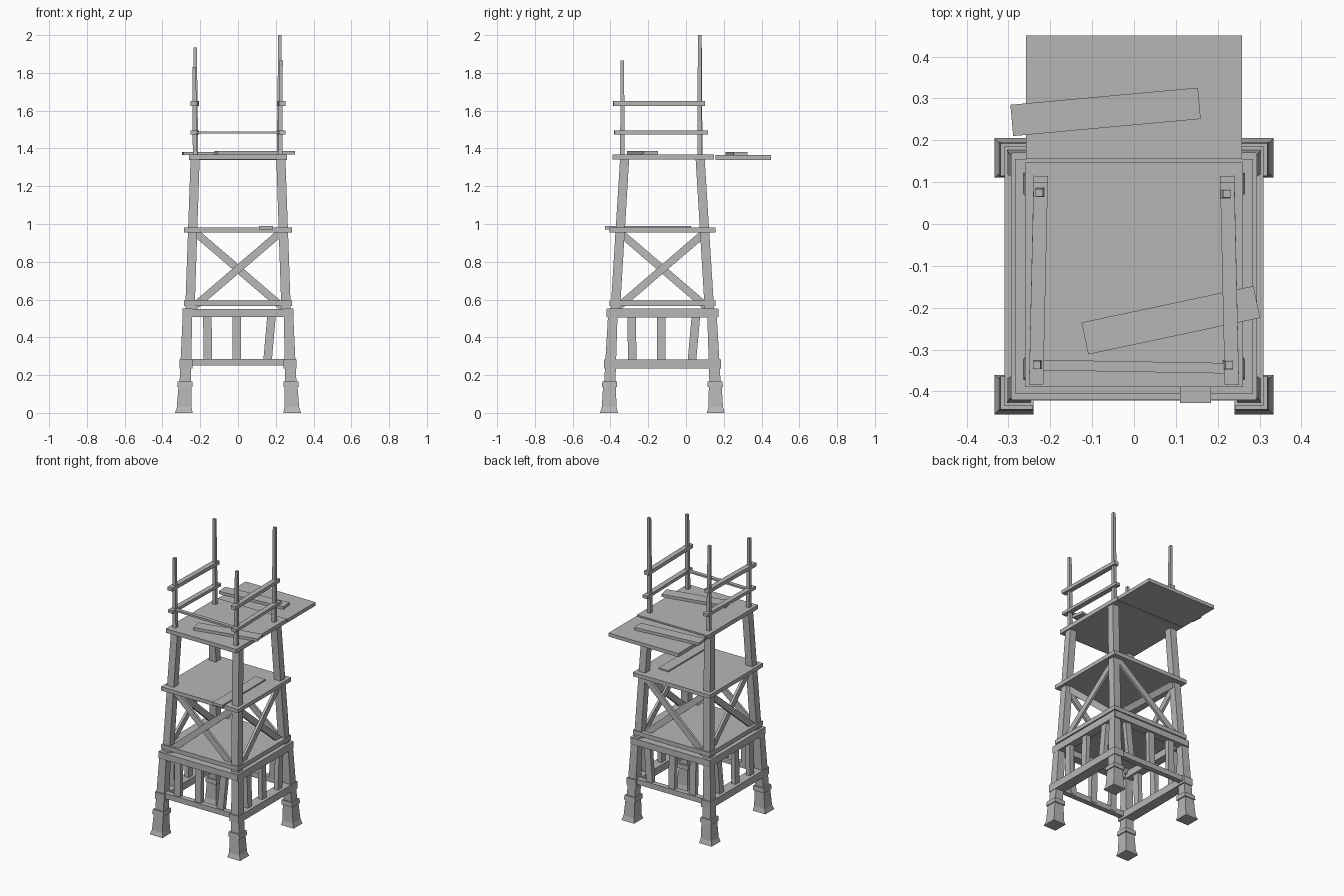
import bpy, bmesh
from math import radians
from mathutils import Vector, Matrix

cube = bpy.data.objects.get("Cube")
if cube:
    bpy.data.objects.remove(cube, do_unlink=True)

wood = bpy.data.materials.new("grey_wood")
wood.use_nodes = True
GREY = (0.47, 0.47, 0.47, 1)
wood.diffuse_color = GREY
wood.node_tree.nodes["Principled BSDF"].inputs["Base Color"].default_value = GREY

CY = -0.125  # centre line of the tower in y


def add(name, bm):
    bmesh.ops.recalc_face_normals(bm, faces=bm.faces)
    me = bpy.data.meshes.new(name)
    bm.to_mesh(me)
    bm.free()
    me.materials.append(wood)
    ob = bpy.data.objects.new(name, me)
    bpy.context.collection.objects.link(ob)
    return ob


def box(name, lo, hi, matrix=None):
    """Box between two corners, optionally transformed."""
    lo, hi = Vector(lo), Vector(hi)
    m = Matrix.Translation((lo + hi) / 2) @ Matrix.Diagonal((*(hi - lo), 1))
    bm = bmesh.new()
    bmesh.ops.create_cube(bm, size=1, matrix=(matrix or Matrix()) @ m)
    return add(name, bm)


def loft(name, sections):
    """Square column through (x, y, z, half width) sections."""
    bm = bmesh.new()
    rings = []
    for x, y, z, h in sections:
        rings.append([bm.verts.new((x + a * h, y + b * h, z))
                      for a, b in ((-1, -1), (1, -1), (1, 1), (-1, 1))])
    for r, s in zip(rings, rings[1:]):
        for i in range(4):
            j = (i + 1) % 4
            bm.faces.new((r[i], r[j], s[j], s[i]))
    bm.faces.new(rings[0][::-1])
    bm.faces.new(rings[-1])
    return add(name, bm)


def bar(name, p, q, width, depth, out):
    """Straight timber from p to q; depth is measured along out."""
    p, q = Vector(p), Vector(q)
    z = (q - p).normalized()
    x = z.cross(Vector(out)).normalized()
    y = z.cross(x)
    m = Matrix((x, y, z)).transposed().to_4x4()
    m.translation = (p + q) / 2
    h = (q - p).length / 2
    return box(name, (-width / 2, -depth / 2, -h), (width / 2, depth / 2, h), m)


# Legs with flared feet and collars
for sx, side in ((-1, "right"), (1, "left")):
    for sy, end in ((-1, "front"), (1, "back")):
        def col(name, rows):
            loft(f"{name}_{end}_{side}",
                 [(sx * x, CY + sy * y, z, h) for x, y, z, h in rows])
        col("foot", [(.287, .283, 0, .047), (.285, .282, .03, .039),
                     (.281, .28, .14, .034)])
        col("foot_collar", [(.281, .28, .137, .041), (.28, .279, .167, .039)])
        col("lower_leg", [(.28, .279, .15, .03), (.267, .262, .53, .025)])
        col("upper_leg", [(.255, .25, .53, .025), (.227, .2, 1.345, .024)])

# Lower ring: side beams wrap the legs, end beams run between them
for s, side in ((-1, "right"), (1, "left")):
    xs = sorted((s * .24, s * .309))
    box(f"lower_beam_{side}", (xs[0], CY - .31, .235), (xs[1], CY + .31, .283))
    end = "front" if s < 0 else "back"
    ys = sorted((CY + s * .262, CY + s * .297))
    box(f"lower_beam_{end}", (-.25, ys[0], .25), (.25, ys[1], .285))
    # Upper ring
    xs = sorted((s * .24, s * .294))
    box(f"upper_beam_{side}", (xs[0], CY - .293, .505), (xs[1], CY + .293, .552))
    ys = sorted((CY + s * .24, CY + s * .296))
    box(f"upper_beam_{end}", (-.292, ys[0], .508), (.292, ys[1], .55))

# Balusters between the rings and cross braces above, on all four faces
FACES = (("front", Vector((1, 0, 0)), Vector((0, -1, 0))),
         ("left", Vector((0, 1, 0)), Vector((1, 0, 0))),
         ("back", Vector((1, 0, 0)), Vector((0, 1, 0))),
         ("right", Vector((0, 1, 0)), Vector((-1, 0, 0))))
MID = Vector((0, CY, 0))
for face, u, n in FACES:
    def at(a, out, z):
        return MID + u * a + n * out + Vector((0, 0, z))
    for i, (a, b) in enumerate(((-.16, -.162), (-.007, -.007), (.155, .178))):
        bar(f"baluster_{face}_{i + 1}", at(a, .274, .26), at(b, .268, .52),
            .045, .03, n)
    for s in (-1, 1):
        bar(f"brace_{face}_{'down' if s < 0 else 'up'}",
            at(-s * .235, .253 + s * .007, .56), at(s * .225, .233 + s * .007, .955),
            .04, .016, n)

# Floors
box("lower_floor", (-.285, CY - .28, .567), (.285, CY + .28, .595))
box("middle_floor", (-.285, CY - .28, .955), (.285, CY + .28, .981))
box("top_floor", (-.26, -.39, 1.342), (.26, .147, 1.369))
box("rear_platform", (-.258, .155, 1.34), (.258, .45, 1.364))


# Loose planks
def plank(name, x, y, z, length, width, angle, tilt=0):
    m = (Matrix.Translation((x, y, z)) @ Matrix.Rotation(radians(angle), 4, "Z")
         @ Matrix.Rotation(radians(tilt), 4, "Y"))
    box(name, (-length / 2, -width / 2, -.009), (length / 2, width / 2, .009), m)


plank("plank_middle", .147, -.2, .981, .455, .074, 90)
plank("plank_rear", -.068, .268, 1.373, .45, .075, 5.2)
plank("plank_top", .088, -.23, 1.378, .42, .078, 12)

# Railing posts of uneven height
for name, x, y, top in (("front_right", -.232, -.337, 1.83),
                        ("front_left", .228, -.337, 1.865),
                        ("back_right", -.227, .075, 1.935),
                        ("back_left", .222, .072, 2.0)):
    loft(f"rail_post_{name}", [(x * .98, y, 1.36, .012), (x, y, top, .009)])

# Side rails and the thin front rail
for s, side in ((-1, "right"), (1, "left")):
    for z, y0, y1, h in ((1.638, -.385, .1, .024), (1.485, -.38, .115, .02)):
        bar(f"side_rail_{side}_{'high' if z > 1.6 else 'low'}",
            (s * .234, y0, z), (s * .223, y1, z), .034, h, (0, 0, 1))
bar("front_rail", (-.235, -.337, 1.485), (.235, -.345, 1.485), .025, .012, (0, 0, 1))
